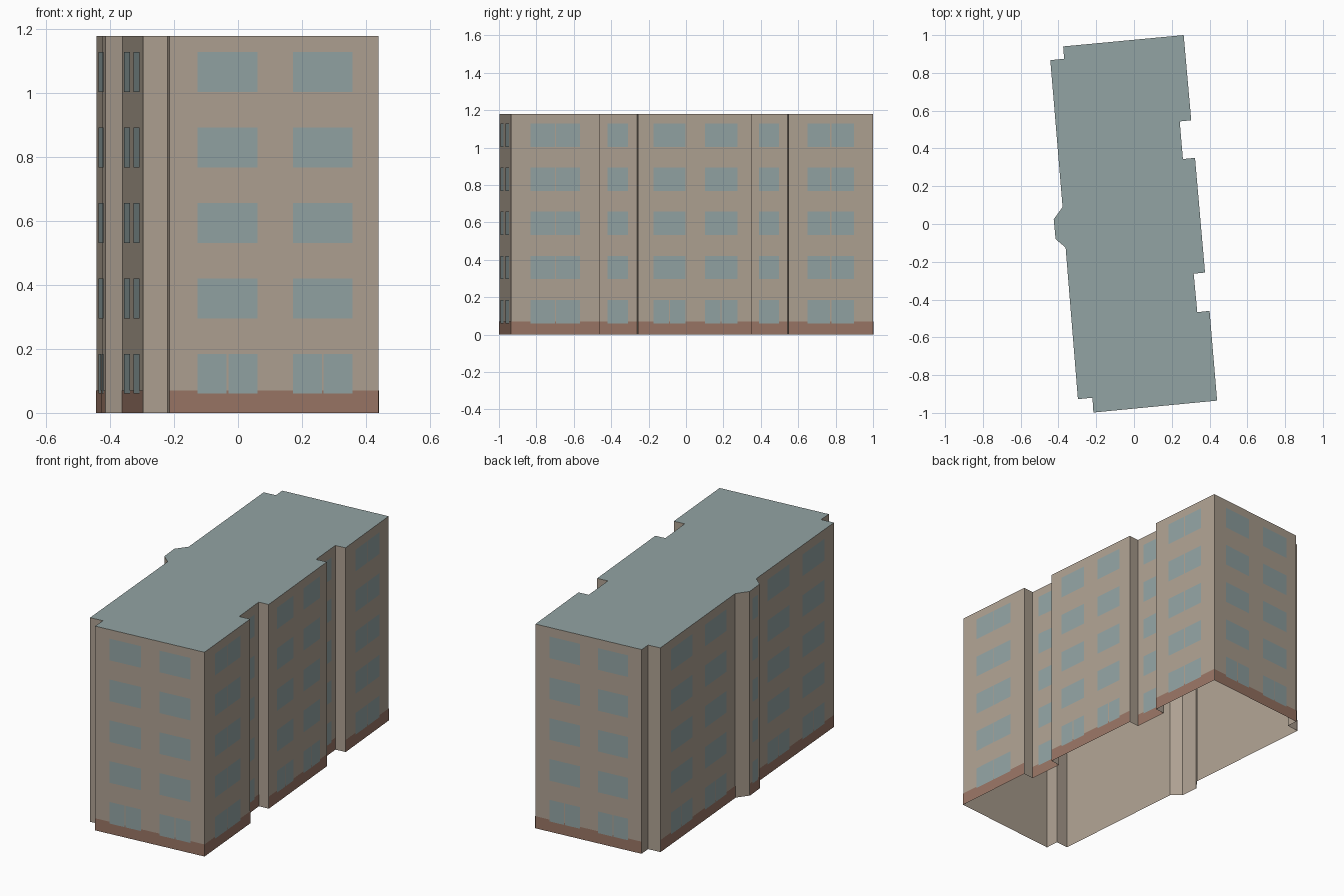
import bpy
from mathutils import Vector

cube = bpy.data.objects.get("Cube")
if cube:
    bpy.data.objects.remove(cube, do_unlink=True)

HEIGHT, PLINTH = 1.18, 0.07
FLOORS, FLOOR_STEP, SILL, WINDOW_H = 5, 0.236, 0.06, 0.125


def material(name, rgb):
    m = bpy.data.materials.new(name)
    m.use_nodes = True
    m.diffuse_color = (*rgb, 1)
    m.node_tree.nodes["Principled BSDF"].inputs["Base Color"].default_value = (*rgb, 1)
    return m


WALL = material("beige wall", (0.43, 0.36, 0.29))
ROOF = material("blue grey roof", (0.29, 0.37, 0.37))
GLASS = material("blue grey glass", (0.29, 0.37, 0.37))
BRICK = material("brown plinth", (0.32, 0.18, 0.13))


def mesh_object(name, verts, faces, *mats):
    mesh = bpy.data.meshes.new(name)
    mesh.from_pydata(verts, [], faces)
    for m in mats:
        mesh.materials.append(m)
    obj = bpy.data.objects.new(name, mesh)
    bpy.context.collection.objects.link(obj)
    return obj


# Window layouts: (start, end) fractions along a wall
PAIR = [(0.135, 0.42), (0.59, 0.875)]
WIDE = [(0.22, 0.775)]
SMALL = [(0.23, 0.77)]

# Footprint corners, counter-clockwise; each with the layout of the wall that
# starts there (None marks a plain return wall without plinth)
PLAN = [
    (-0.215, -0.998, PAIR),    # front
    (0.44, -0.935, WIDE),      # left side, front block
    (0.40, -0.46, None),
    (0.335, -0.467, SMALL),    # front recess
    (0.316, -0.263, None),
    (0.376, -0.257, PAIR),     # middle block
    (0.323, 0.35, None),
    (0.259, 0.344, SMALL),     # back recess
    (0.242, 0.543, None),
    (0.303, 0.549, WIDE),      # back block
    (0.263, 1.0, PAIR),        # back
    (-0.375, 0.94, None),
    (-0.37, 0.875, None),
    (-0.443, 0.867, PAIR),     # right side, back half
    (-0.378, 0.09, None),
    (-0.425, 0.025, SMALL),    # bay
    (-0.415, -0.08, None),
    (-0.362, -0.125, PAIR),    # right side, front half
    (-0.297, -0.927, None),
    (-0.22, -0.92, None),
]
corners = [Vector((x, y, 0)) for x, y, _ in PLAN]
n = len(corners)
up = Vector((0, 0, HEIGHT))

# Building shell: walls and flat roof, open underneath
walls = [(i, (i + 1) % n, n + (i + 1) % n, n + i) for i in range(n)]
shell = mesh_object("building_shell", corners + [c + up for c in corners],
                    walls + [tuple(range(n, 2 * n))], WALL, ROOF)
for face in shell.data.polygons:
    face.material_index = int(face.normal.z > 0.5)


class Plates:
    """Collects thin rectangles lying on walls."""

    def __init__(self):
        self.verts, self.faces = [], []

    def add(self, a, b, u0, u1, z0, z1, lift):
        along = b - a
        out = along.cross(Vector((0, 0, 1))).normalized() * lift
        k = len(self.verts)
        for u, z in ((u0, z0), (u1, z0), (u1, z1), (u0, z1)):
            self.verts.append(a + along * u + out + Vector((0, 0, z)))
        self.faces.append((k, k + 1, k + 2, k + 3))


windows, plinth = Plates(), Plates()
for i, (_, _, layout) in enumerate(PLAN):
    if layout is None:
        continue
    a, b = corners[i], corners[(i + 1) % n]
    plinth.add(a, b, 0, 1, 0, PLINTH, 0.0015)
    gap = 0.003 / (b - a).length
    for floor in range(FLOORS):
        z = SILL + floor * FLOOR_STEP
        for u0, u1 in layout:
            mid = (u0 + u1) / 2
            # Wide windows are split everywhere, paired ones on the ground floor
            split = layout is WIDE or (layout is PAIR and floor == 0)
            spans = [(u0, mid - gap), (mid + gap, u1)] if split else [(u0, u1)]
            for s, e in spans:
                windows.add(a, b, s, e, z, z + WINDOW_H, 0.003)

mesh_object("windows", windows.verts, windows.faces, GLASS)
mesh_object("plinth", plinth.verts, plinth.faces, BRICK)
